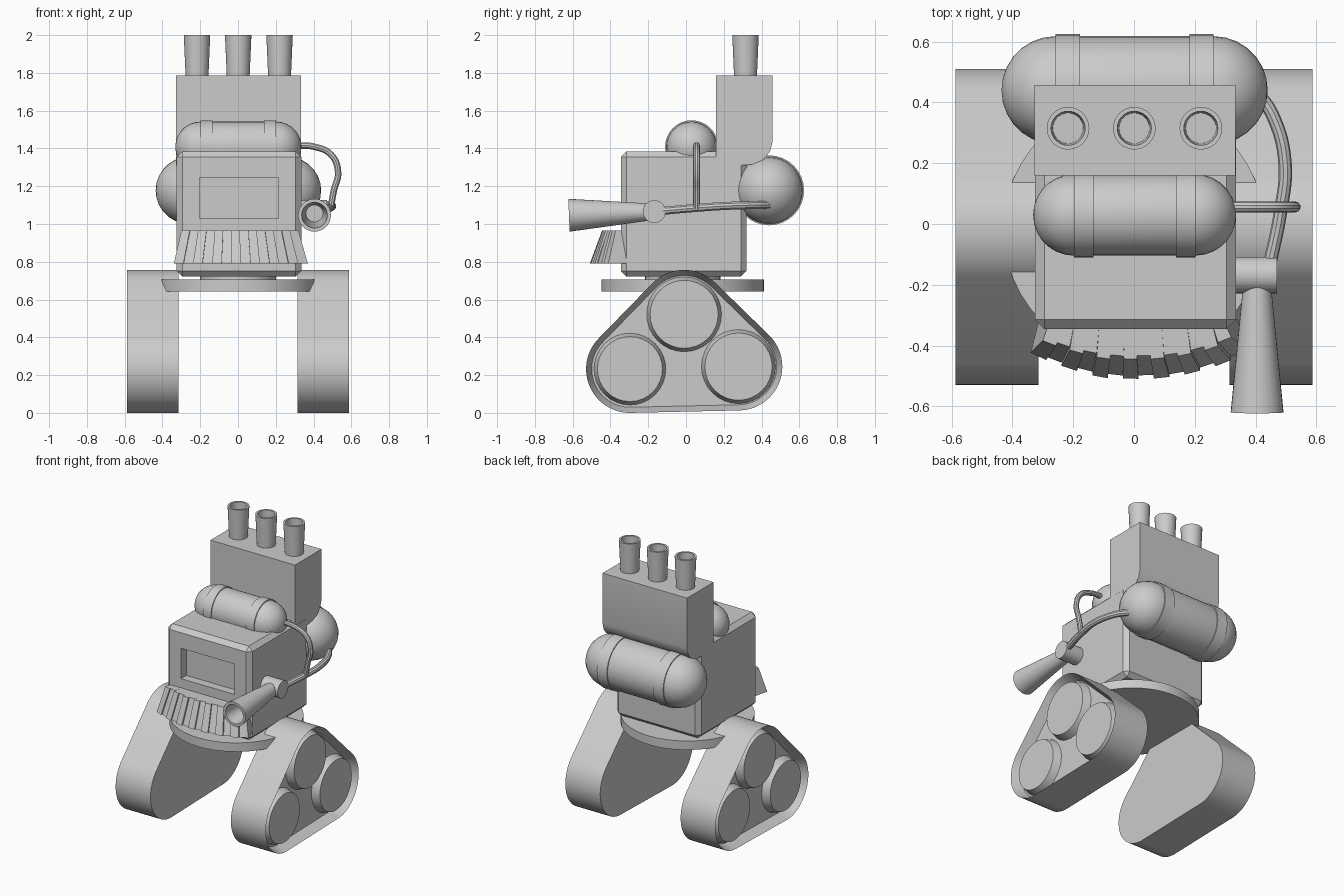
import bpy, bmesh, math, random
from mathutils import Vector, geometry

if "Cube" in bpy.data.objects:
    bpy.data.objects.remove(bpy.data.objects["Cube"])

random.seed(4)


def finish(name, bm, smooth=True):
    bmesh.ops.recalc_face_normals(bm, faces=bm.faces[:])
    me = bpy.data.meshes.new(name)
    bm.to_mesh(me)
    bm.free()
    ob = bpy.data.objects.new(name, me)
    bpy.context.collection.objects.link(ob)
    if smooth:
        smooth_edges(ob)
    return ob


def smooth_edges(ob):
    bpy.ops.object.select_all(action='DESELECT')
    ob.select_set(True)
    bpy.context.view_layer.objects.active = ob
    bpy.ops.object.shade_smooth_by_angle(angle=math.radians(35))


def lathe(name, profile, axis, loc, segs=32):
    """Revolve (radius, height) points round an axis; radius 0 closes to a pole."""
    rot = Vector(axis).to_track_quat('Z', 'Y')
    bm = bmesh.new()
    rings = []
    for r, h in profile:
        n = 1 if r == 0 else segs
        rings.append([bm.verts.new(rot @ Vector((r * math.cos(2 * math.pi * i / segs),
                      r * math.sin(2 * math.pi * i / segs), h)) + Vector(loc)) for i in range(n)])
    for a, b in zip(rings, rings[1:]):
        for i in range(segs):
            j = (i + 1) % segs
            vs = [a[i % len(a)], a[j % len(a)], b[j % len(b)], b[i % len(b)]]
            bm.faces.new(list(dict.fromkeys(vs)))
    return finish(name, bm)


def box(name, lo, hi, bevel=0.0):
    bm = bmesh.new()
    bmesh.ops.create_cube(bm, size=1)
    for v in bm.verts:
        v.co = Vector([(l + h) / 2 + c * (h - l) for l, h, c in zip(lo, hi, v.co)])
    if bevel:
        bmesh.ops.bevel(bm, geom=bm.edges[:], offset=bevel, segments=1, affect='EDGES')
    return finish(name, bm, False)


def extrude_x(bm, pts, x0, x1):
    """Extrude a (y, z) outline along x and return the face at x1."""
    f = bm.faces.new([bm.verts.new((x0, y, z)) for y, z in pts])
    res = bmesh.ops.extrude_face_region(bm, geom=[f], use_keep_orig=True)['geom']
    for v in res:
        if isinstance(v, bmesh.types.BMVert):
            v.co.x = x1
    return next(g for g in res if isinstance(g, bmesh.types.BMFace))


def hose(name, pts, radius):
    cu = bpy.data.curves.new(name, 'CURVE')
    cu.dimensions = '3D'
    cu.bevel_depth, cu.bevel_resolution, cu.resolution_u = radius, 3, 8
    cu.use_fill_caps = True
    sp = cu.splines.new('BEZIER')
    sp.bezier_points.add(len(pts) - 1)
    for bp, p in zip(sp.bezier_points, pts):
        bp.co = p
        bp.handle_left_type = bp.handle_right_type = 'AUTO'
    ob = bpy.data.objects.new(name, cu)
    bpy.context.collection.objects.link(ob)
    bpy.ops.object.select_all(action='DESELECT')
    ob.select_set(True)
    bpy.context.view_layer.objects.active = ob
    bpy.ops.object.convert(target='MESH')
    smooth_edges(bpy.context.view_layer.objects.active)


def tank(name, loc, r, half, band):
    """Capsule along x with two raised straps at the ends of the straight part."""
    q = [(r * math.cos(math.pi / 2 * i / 7), half + r * math.sin(math.pi / 2 * i / 7)) for i in range(7)]
    cap = q + [(0, half + r)]
    lathe(name, [(a, -b) for a, b in reversed(cap)] + cap, (1, 0, 0), loc)
    R = r + 0.007
    for side, x0 in (("left", -half), ("right", half - band)):
        lathe(f"{name}_{side}_strap", [(r - .01, x0), (R, x0), (R, x0 + band), (r - .01, x0 + band)],
              (1, 0, 0), loc)


# Tracks: hull of three circles, outer side recessed, with three wheels each
WHEELS = {"top": (-.01, .522, .235, .2), "front": (-.297, .232, .232, .192), "rear": (.278, .245, .232, .198)}
cloud = [Vector((y + r * math.cos(a * math.pi / 32), z + r * math.sin(a * math.pi / 32)))
         for y, z, r, _ in WHEELS.values() for a in range(64)]
outline = [cloud[i] for i in geometry.convex_hull_2d(cloud)]
for side, s in (("left", -1), ("right", 1)):
    bm = bmesh.new()
    outer = extrude_x(bm, outline, s * .315, s * .588)
    bmesh.ops.recalc_face_normals(bm, faces=bm.faces[:])
    bmesh.ops.inset_individual(bm, faces=[outer], thickness=.03)
    for v in outer.verts:
        v.co.x -= s * .07
    finish(f"{side}_track", bm)
    for key, (y, z, _, r) in WHEELS.items():
        lathe(f"{side}_{key}_wheel", [(0, 0), (r, 0), (r - .02, .06), (0, .06)],
              (s, 0, 0), (s * .512, y, z))

# Turntable disc and neck
lathe("turntable", [(0, .642), (.43, .642), (.43, .705), (0, .705)], (0, 0, 1), (0, -.017, 0), 48)
lathe("neck", [(0, .69), (.2, .69), (.2, .74), (0, .74)], (0, 0, 1), (0, -.017, 0))

# Body with recessed window
body = box("body", (-.325, -.345, .722), (.335, .32, 1.385), .03)
cutter = box("window_cutter", (-.205, -.4, 1.03), (.215, -.285, 1.245))
cutter.hide_render = True
mod = body.modifiers.new("window", 'BOOLEAN')
mod.object, mod.operation, mod.solver = cutter, 'DIFFERENCE', 'EXACT'
bpy.context.view_layer.objects.active = body
bpy.ops.object.modifier_apply(modifier="window")
bpy.data.objects.remove(cutter)

# Chimney block and exhaust pipes
bm = bmesh.new()
extrude_x(bm, [(.16, 1.785), (.457, 1.785), (.457, 1.43), (.445, 1.385), (.415, 1.345),
               (.37, 1.318), (.29, 1.31), (.16, 1.31)], -.328, .334)
finish("chimney_block", bm)
for i, x in enumerate((-.217, .001, .22)):
    lathe(f"exhaust_pipe_{i + 1}", [(0, 1.77), (.06, 1.77), (.07, 2), (.056, 2), (.05, 1.83), (0, 1.83)],
          (0, 0, 1), (x, .315, 0))

# Tanks
tank("rear_tank", (.002, .44, 1.178), .178, .26, .08)
tank("top_tank", (.002, .03, 1.408), .134, .2, .064)

# Nozzle, valve and hoses
lathe("nozzle", [(0, -.02), (.042, -.02), (.087, .44), (.068, .44), (.045, .2), (0, .2)],
      (0, -1, -.04), (.405, -.18, 1.064))
lathe("nozzle_valve", [(0, .325), (.06, .325), (.06, .47), (0, .47)], (1, 0, 0), (0, -.168, 1.066))
hose("top_hose", [(.30, .056, 1.415), (.40, .056, 1.41), (.495, .056, 1.365), (.53, .056, 1.27),
                  (.508, .056, 1.18), (.49, .056, 1.08)], .018)
hose("rear_hose", [(.40, .44, 1.10), (.455, .36, 1.10), (.497, .2, 1.095), (.482, .04, 1.084),
                   (.445, -.14, 1.068)], .022)

# Flared bristle skirt: a backing wedge of slats with alternating depth
COUNT = 14
for i in range(COUNT):
    bm = bmesh.new()
    push = .012 * (i % 2) + random.uniform(0, .006)
    rows = []
    for x_half, z, mid, end, shift in ((.31, .965, -.45, -.385, .01), (.355, .79, -.515, -.425, .015)):
        xs = [shift + x_half * (2 * k / COUNT - 1) for k in (i, i + 1)]
        front = [mid + (end - mid) * ((x - shift) / x_half) ** 2 + push for x in xs]
        bx = [x * .92 for x in xs]
        rows.append([bm.verts.new(p) for p in ((xs[0], front[0], z), (xs[1], front[1], z),
                                               (bx[1], -.315, z), (bx[0], -.315, z))])
    a, b = rows
    bm.faces.new(a)
    bm.faces.new(b)
    for k in range(4):
        bm.faces.new((a[k], a[(k + 1) % 4], b[(k + 1) % 4], b[k]))
    finish(f"skirt_bristle_{i + 1}", bm, False)
